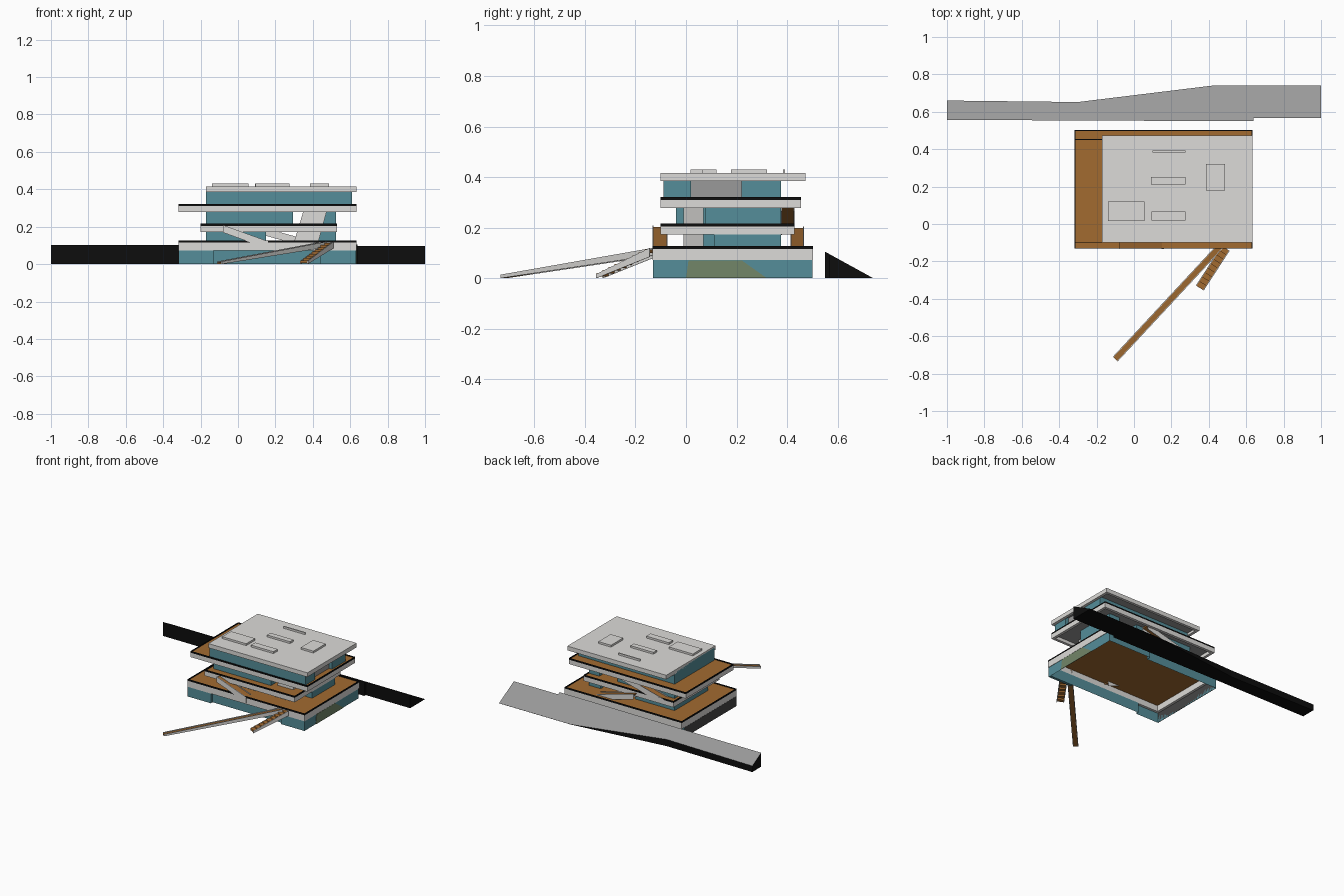
import bpy, bmesh, math
from mathutils import Vector

if "Cube" in bpy.data.objects:
    bpy.data.objects.remove(bpy.data.objects["Cube"])


def mat(name, r, g, b):
    m = bpy.data.materials.new(name)
    m.diffuse_color = (r, g, b, 1)
    m.use_nodes = True
    m.node_tree.nodes["Principled BSDF"].inputs["Base Color"].default_value = m.diffuse_color
    return m


WHITE = mat("white_render", 0.72, 0.71, 0.69)
GLASS = mat("teal_glass", 0.09, 0.27, 0.32)
BROWN = mat("brown_deck", 0.36, 0.145, 0.03)
BLACK = mat("black", 0.004, 0.004, 0.004)
GREY = mat("grey", 0.32, 0.32, 0.32)
DARK = mat("dark_grey", 0.06, 0.06, 0.06)
OLIVE = mat("olive", 0.17, 0.24, 0.14)


def obj(name, verts, faces, *mats):
    me = bpy.data.meshes.new(name)
    me.from_pydata([tuple(v) for v in verts], [], faces)
    for m in mats:
        me.materials.append(m)
    bm = bmesh.new()
    bm.from_mesh(me)
    bmesh.ops.recalc_face_normals(bm, faces=bm.faces)
    bm.to_mesh(me)
    bm.free()
    o = bpy.data.objects.new(name, me)
    bpy.context.collection.objects.link(o)
    return o


def loft(name, a, b, *mats, caps=True):
    """Join two matching outlines; caps=False leaves a sheet wall."""
    n = len(a)
    faces = [(i, (i + 1) % n, n + (i + 1) % n, n + i) for i in range(n)]
    if caps:
        faces += [tuple(range(n)), tuple(range(n, 2 * n))]
    return obj(name, list(a) + list(b), faces, *mats)


def rect(x0, x1, y0, y1):
    return [(x0, y0), (x1, y0), (x1, y1), (x0, y1)]


def slab(name, pts, z0, z1, m, caps=True):
    return loft(name, [(x, y, z0) for x, y in pts], [(x, y, z1) for x, y in pts], m, caps=caps)


def box(name, x0, x1, y0, y1, z0, z1, m):
    return slab(name, rect(x0, x1, y0, y1), z0, z1, m)


def frame(name, x0, x1, y0, y1, z0, z1, t, m):
    o, i = rect(x0, x1, y0, y1), rect(x0 + t, x1 - t, y0 + t, y1 - t)
    rings = [[(x, y, z) for x, y in p] for p, z in ((o, z0), (o, z1), (i, z1), (i, z0))]
    verts = [v for r in rings for v in r]
    faces = [(r * 4 + k, r * 4 + (k + 1) % 4, (r + 1) % 4 * 4 + (k + 1) % 4, (r + 1) % 4 * 4 + k)
             for r in range(4) for k in range(4)]
    return obj(name, verts, faces, m)


def xz_prism(name, pts, y0, y1, m):
    return loft(name, [(x, y0, z) for x, z in pts], [(x, y1, z) for x, z in pts], m)


def terrace(name, x0, x1, y0, y1, z0, z1, under):
    """White fascia, timber deck and dark edge rail."""
    frame(name + "_fascia", x0, x1, y0, y1, z0, z1 - .004, .02, WHITE)
    e = .005
    box(name + "_deck", x0 + e, x1 - e, y0 + e, y1 - e, z1 - .004, z1, BROWN)
    frame(name + "_edge_rail", x0, x1, y0, y1, z1 - .004, z1 + .007, e, BLACK)
    if under:
        box(name + "_soffit", x0 + .02, x1 - .02, y0 + .02, y1 - .02, z1 - .012, z1 - .004, under)


# ---- terraces and roof
terrace("ground_terrace", -.317, .633, -.132, .502, .072, .12, None)
terrace("middle_terrace", -.20, .53, -.10, .43, .172, .209, GREY)
terrace("upper_terrace", -.317, .633, -.10, .455, .278, .314, GREY)
frame("roof_fascia", -.17, .633, -.10, .472, .385, .408, .02, WHITE)
box("roof_top", -.17, .633, -.10, .472, .408, .416, WHITE)
box("roof_soffit", -.15, .613, -.08, .452, .402, .408, GREY)

# ---- rooftop boxes
for i, (x0, x1, y0, y1) in enumerate([(-.14, .055, .017, .12), (.093, .275, .018, .067),
                                      (.09, .275, .21, .25), (.385, .487, .178, .32),
                                      (.10, .275, .383, .392)]):
    box(f"roof_box_{i}", x0, x1, y0, y1, .416, .43, WHITE)

# ---- ground floor walls
slab("ground_glass", [(-.315, -.13), (-.13, -.13), (-.13, -.11), (.63, -.11), (.63, .50),
                      (.28, .50), (.28, .47), (-.315, .47)], 0, .075, GLASS, caps=False)
box("ground_corner_glass", .44, .63, -.13, -.11, 0, .075, GLASS)
box("west_wall_panel", -.318, -.315, -.13, .47, 0, .072, DARK)
side = [(0, 0), (.32, 0), (.22, .071), (.01, .071)]
loft("east_wall_panel", [(.63, y, z) for y, z in side], [(.633, y, z) for y, z in side], OLIVE)

# ---- upper glazed rooms
slab("second_floor_left_glass", rect(-.17, .15, -.01, .375), .12, .20, GLASS, caps=False)
slab("second_floor_right_glass", rect(.43, .525, .11, .375), .12, .20, GLASS, caps=False)
slab("third_floor_left_glass", rect(-.17, .295, -.04, .375), .209, .305, GLASS, caps=False)
slab("third_floor_right_glass", rect(.44, .525, .075, .375), .209, .305, GLASS, caps=False)
slab("top_floor_glass", [(-.17, -.09), (.61, -.09), (.61, .02), (.58, .02), (.58, .22),
                         (.61, .22), (.61, .375), (-.17, .375)], .314, .405, GLASS, caps=False)
box("top_floor_grey_panel", .58, .585, .02, .22, .314, .40, GREY)

# ---- leaning white shaft through two floors
xz_prism("leaning_shaft", [(.30, .12), (.43, .12), (.475, .285), (.35, .285)], -.01, .07, WHITE)


def ramp(name, p0, p1, z0, z1, width, depth, steps=0):
    """Sloped walkway from p0 (top) to p1 (foot) with side stringers."""
    a, b = Vector((*p0, 0)), Vector((*p1, 0))
    d = (b - a).normalized()
    s = Vector((-d.y, d.x, 0))
    h, t = width / 2, .004

    def strip(nm, u0, u1, top, thick, m):
        ends = []
        for p, z in ((a, z0), (b, z1)):
            zt = z + top
            ends.append([p + s * u + Vector((0, 0, max(0, q)))
                         for u, q in ((u0, zt), (u1, zt), (u1, zt - thick), (u0, zt - thick))])
        loft(nm, ends[0], ends[1], m)

    strip(name + "_stringer_left", -h, -h + t, 0, depth, WHITE)
    strip(name + "_stringer_right", h - t, h, 0, depth, WHITE)
    if not steps:
        strip(name + "_deck", -h + t, h - t, -.006, .008, BROWN)
    for i in range(steps):
        q0, q1 = a.lerp(b, i / steps), a.lerp(b, (i + 1) / steps)
        z = z0 + (z1 - z0) * (i + .6) / steps
        pts = [q0 - s * (h - t), q1 - s * (h - t), q1 + s * (h - t), q0 + s * (h - t)]
        slab(f"{name}_step_{i}", [(p.x, p.y) for p in pts], max(0, z - .014), z, BROWN)


# ---- ramps and stair
ramp("entrance_ramp", (.46, -.12), (-.10, -.722), .12, .014, .036, .03)
ramp("entrance_stair", (.49, -.13), (.352, -.342), .12, .016, .05, .035, steps=9)
ramp("front_link_ramp", (-.08, -.103), (.16, -.103), .209, .122, .06, .04)
ramp("rear_link_ramp", (.24, .403), (-.12, .403), .305, .211, .054, .04)
ramp("rear_lower_ramp", (.10, .44), (.40, .44), .205, .122, .054, .04)

# ---- earth bank: sloping grey top, black sides
back = [(1, .74), (.42, .74), (-.30, .652), (-1, .66)]
front = [(-1, .556), (-.3, .554), (.42, .55), (.64, .55), (.64, .567), (1, .567)]
pts = front + back
bank = loft("earth_bank", [(x, y, 0) for x, y in pts],
            [(x, y, .105 * (.741 - y) / .191) for x, y in pts], BLACK, GREY)
for f in bank.data.polygons:
    f.material_index = 1 if f.normal.z > .3 else 0
